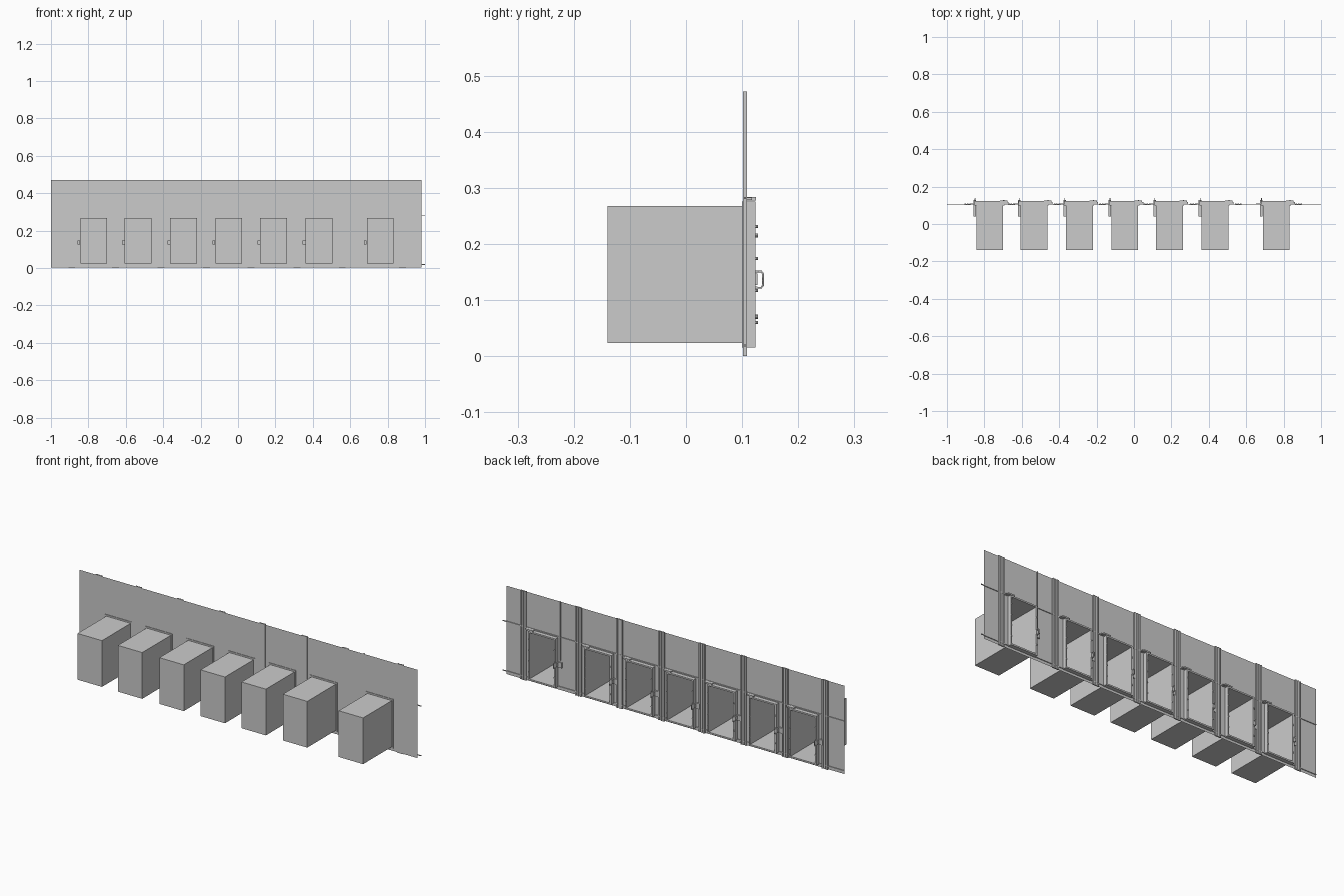
import bpy, bmesh, math
from mathutils import Matrix, Vector

if "Cube" in bpy.data.objects:
    bpy.data.objects.remove(bpy.data.objects["Cube"])

BAYS = [-0.771, -0.535, -0.2915, -0.05, 0.19, 0.4325, 0.76]   # bay centres
POSTS = [-0.889, -0.655, -0.412, -0.168, 0.07, 0.316, 0.557, 0.88]
HW, Z0, Z1 = 0.0715, 0.023, 0.268      # bay half width and height range
WALL_Y, FRONT_Y = 0.103, -0.14


def finish(name, bm):
    bmesh.ops.recalc_face_normals(bm, faces=bm.faces[:])
    me = bpy.data.meshes.new(name)
    bm.to_mesh(me)
    bm.free()
    ob = bpy.data.objects.new(name, me)
    bpy.context.collection.objects.link(ob)
    return ob


def box(bm, x0, x1, y0, y1, z0, z1):
    m = Matrix.Translation(((x0 + x1) / 2, (y0 + y1) / 2, (z0 + z1) / 2))
    m = m @ Matrix.Diagonal((x1 - x0, y1 - y0, z1 - z0, 1))
    return bmesh.ops.create_cube(bm, size=1, matrix=m)["verts"]


def knob(bm, x, z, y0, y1, r):
    m = Matrix.Translation((x, (y0 + y1) / 2, z)) @ Matrix.Rotation(math.pi / 2, 4, 'X')
    bmesh.ops.create_cone(bm, cap_ends=True, segments=10, radius1=r, radius2=r,
                          depth=y1 - y0, matrix=m)


# wall sheet with an opening at every bay
bm = bmesh.new()
xs = [-1.0] + [c + s * HW for c in BAYS for s in (-1, 1)] + [0.98]
zs = [0.002, Z0, Z1, 0.47]
grid = [[bm.verts.new((x, WALL_Y, z)) for z in zs] for x in xs]
for i in range(len(xs) - 1):
    for j in range(3):
        if not (i % 2 == 1 and j == 1):
            bm.faces.new((grid[i][j], grid[i + 1][j], grid[i + 1][j + 1], grid[i][j + 1]))
finish("wall_panel", bm)

# long thin rails above and below the openings
bm = bmesh.new()
for z in (0.282, 0.019):
    box(bm, -1, 1, WALL_Y, WALL_Y + 0.004, z - 0.002, z + 0.002)
finish("wall_rails", bm)

# posts made of a flat back strip with three ribs
for n, px in enumerate(POSTS):
    bm = bmesh.new()
    box(bm, px - 0.018, px + 0.018, WALL_Y - 0.001, WALL_Y + 0.002, 0, 0.472)
    for dx in (-0.013, 0, 0.013):
        box(bm, px + dx - 0.004, px + dx + 0.004, WALL_Y + 0.002, WALL_Y + 0.006, 0, 0.472)
    finish(f"wall_post_{n + 1}", bm)

# single narrow strip above the wide-spaced bay
bm = bmesh.new()
box(bm, 0.662, 0.668, WALL_Y, WALL_Y + 0.005, 0.16, 0.472)
finish("narrow_strip", bm)

for n, c in enumerate(BAYS):
    tag = n + 1
    a, b = c - HW, c + HW
    fa, fb = a - 0.010, b + 0.007

    # compartment, open at the rear
    bm = bmesh.new()
    box(bm, a, b, FRONT_Y, WALL_Y, Z0, Z1)
    bm.faces.ensure_lookup_table()
    rear = [f for f in bm.faces if f.calc_center_median().y > WALL_Y - 1e-4]
    bmesh.ops.delete(bm, geom=rear, context='FACES')
    finish(f"compartment_{tag}", bm)

    # raised frame round the opening
    bm = bmesh.new()
    box(bm, fa, a, 0.100, 0.124, 0.015, 0.276)
    box(bm, b, fb, 0.100, 0.124, 0.015, 0.276)
    box(bm, a, b, 0.100, 0.124, Z1, 0.276)
    box(bm, a, b, 0.100, 0.124, 0.015, Z0)
    finish(f"door_frame_{tag}", bm)

    # pivot block on the top hinge corner
    bm = bmesh.new()
    box(bm, b - 0.018, fb + 0.015, 0.108, 0.125, 0.277, 0.284)
    box(bm, fb + 0.006, fb + 0.021, WALL_Y, 0.118, 0.278, 0.283)
    finish(f"top_pivot_{tag}", bm)

    # fixing studs: four on the hinge side, two on the latch side
    bm = bmesh.new()
    for z in (0.06, 0.117, 0.174, 0.231):
        knob(bm, b + 0.003, z, 0.123, 0.128, 0.003)
    for z in (0.07, 0.215):
        knob(bm, a - 0.005, z, 0.123, 0.128, 0.004)
    finish(f"studs_{tag}", bm)

    # latch: through bar and wide strike plate
    bm = bmesh.new()
    box(bm, a - 0.015, a - 0.001, 0.04, 0.127, 0.127, 0.147)
    box(bm, a - 0.036, a - 0.008, WALL_Y, 0.110, 0.122, 0.150)
    finish(f"latch_{tag}", bm)

    # D-shaped pull handle
    cu = bpy.data.curves.new(f"pull_handle_{tag}", 'CURVE')
    cu.dimensions = '3D'
    cu.bevel_depth = 0.002
    cu.bevel_resolution = 1
    cu.use_fill_caps = True
    pts = [(0.124, 0.122), (0.134, 0.122), (0.137, 0.126),
           (0.137, 0.147), (0.134, 0.151), (0.124, 0.151)]
    sp = cu.splines.new('POLY')
    sp.points.add(len(pts) - 1)
    for p, (y, z) in zip(sp.points, pts):
        p.co = (a - 0.007, y, z, 1)
    ob = bpy.data.objects.new(cu.name, cu)
    bpy.context.collection.objects.link(ob)
